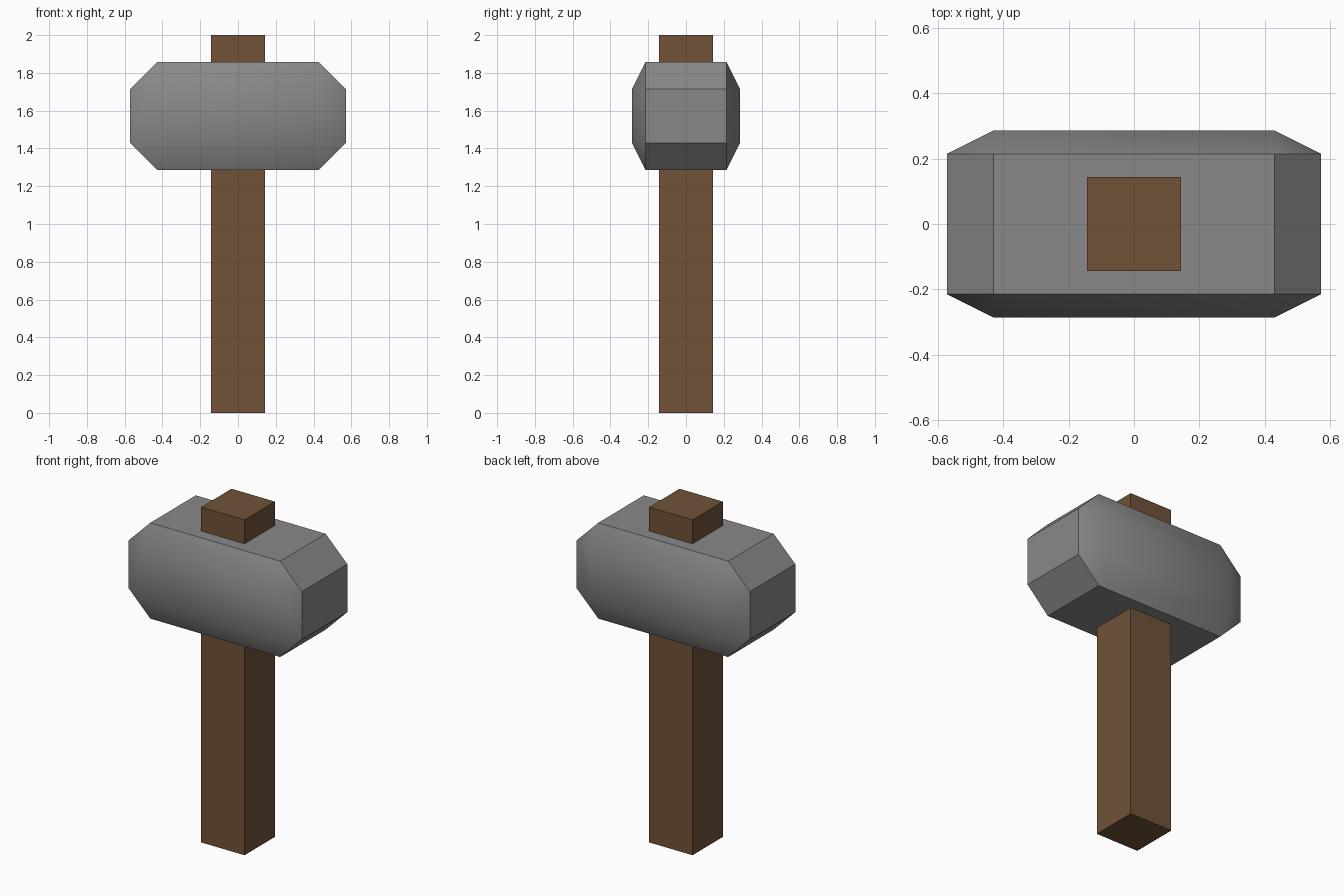
import bpy, bmesh, math
from itertools import product

cube = bpy.data.objects.get("Cube")
if cube:
    bpy.data.objects.remove(cube, do_unlink=True)

U = 1 / 7  # the model is laid out on a grid of sevenths


def make_material(name, colour):
    mat = bpy.data.materials.new(name)
    mat.use_nodes = True
    mat.diffuse_color = colour
    mat.node_tree.nodes["Principled BSDF"].inputs["Base Color"].default_value = colour
    return mat


def hull_part(name, corners, height, mat):
    """Convex solid from corners mirrored across all three axes."""
    bm = bmesh.new()
    signs = (-1, 1)
    points = {(sx * x, sy * y, sz * z)
              for x, y, z in corners
              for sx, sy, sz in product(signs, signs, signs)}
    for p in sorted(points):
        bm.verts.new([c * U for c in p])
    bmesh.ops.convex_hull(bm, input=bm.verts)
    bmesh.ops.dissolve_limit(bm, angle_limit=math.radians(1),
                             verts=bm.verts, edges=bm.edges)
    bmesh.ops.recalc_face_normals(bm, faces=bm.faces)
    mesh = bpy.data.meshes.new(name)
    bm.to_mesh(mesh)
    bm.free()
    mesh.materials.append(mat)
    obj = bpy.data.objects.new(name, mesh)
    obj.location.z = height * U
    bpy.context.collection.objects.link(obj)
    return obj


stone = make_material("grey stone", (0.25, 0.25, 0.25, 1))
wood = make_material("brown wood", (0.16, 0.085, 0.039, 1))

# Square shaft running right through the head
hull_part("handle", [(1, 1, 7)], 7, wood)

# Head: eight-sided outline, with raised front and back panels
head = hull_part("hammer_head", [(4, 1.5, 1), (3, 1.5, 2), (3, 2, 1)], 11, stone)

# Soften the panels, keep the chamfer edges sharp
bpy.ops.object.select_all(action="DESELECT")
head.select_set(True)
bpy.context.view_layer.objects.active = head
bpy.ops.object.shade_smooth_by_angle(angle=math.radians(30))
